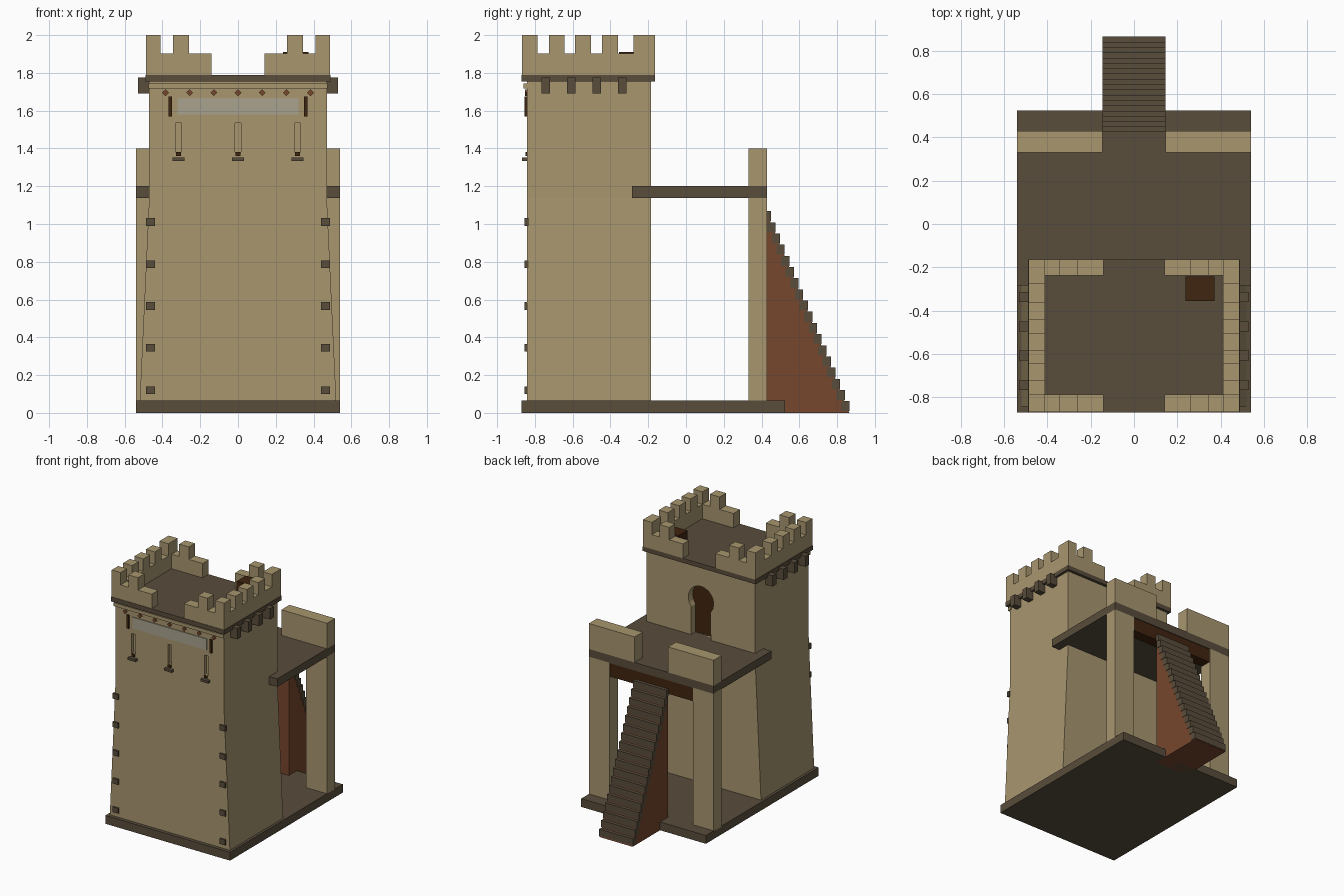
import bpy, bmesh, math

if "Cube" in bpy.data.objects:
    bpy.data.objects.remove(bpy.data.objects["Cube"], do_unlink=True)


def material(name, hexcode):
    rgb = [int(hexcode[i:i + 2], 16) / 255 for i in (0, 2, 4)]
    lin = [c / 12.92 if c <= 0.04045 else ((c + 0.055) / 1.055) ** 2.4 for c in rgb]
    m = bpy.data.materials.new(name)
    m.use_nodes = True
    m.diffuse_color = (*lin, 1)
    bsdf = next(n for n in m.node_tree.nodes if n.type == 'BSDF_PRINCIPLED')
    bsdf.inputs["Base Color"].default_value = (*lin, 1)
    return m


STONE = material("sand_stone", "A8966F")
SLATE = material("dark_slate", "594D3C")
RUST = material("rust_wood", "77472E")
BROWN = material("dark_wood", "402510")
GREY = material("pale_grey", "A8A28E")


def finish(name, bm, mat):
    bmesh.ops.recalc_face_normals(bm, faces=bm.faces)
    mesh = bpy.data.meshes.new(name)
    bm.to_mesh(mesh)
    bm.free()
    mesh.materials.append(mat)
    ob = bpy.data.objects.new(name, mesh)
    bpy.context.scene.collection.objects.link(ob)
    return ob


def add_box(bm, x, y, z):
    """Box from (min, max) ranges."""
    vs = bmesh.ops.create_cube(bm, size=1)["verts"]
    for v in vs:
        for i, r in enumerate((x, y, z)):
            v.co[i] = r[0] if v.co[i] < 0 else r[1]


def boxes(name, mat, ranges):
    bm = bmesh.new()
    for r in ranges:
        add_box(bm, *r)
    return finish(name, bm, mat)


def prism(name, mat, pts, lo, hi, axis='y'):
    """Extrude a profile: (x, z) along y, or (y, z) along x."""
    bm = bmesh.new()
    place = (lambda p, d: (p[0], d, p[1])) if axis == 'y' else (lambda p, d: (d, p[0], p[1]))
    a = [bm.verts.new(place(p, lo)) for p in pts]
    b = [bm.verts.new(place(p, hi)) for p in pts]
    bm.faces.new(a)
    bm.faces.new(b)
    for i in range(len(pts)):
        j = (i + 1) % len(pts)
        bm.faces.new((a[i], a[j], b[j], b[i]))
    return finish(name, bm, mat)


def cut(ob, cutter):
    mod = ob.modifiers.new("cut", 'BOOLEAN')
    mod.operation = 'DIFFERENCE'
    mod.solver = 'EXACT'
    mod.object = cutter
    bpy.context.view_layer.objects.active = ob
    bpy.ops.object.modifier_apply(modifier=mod.name)
    bpy.data.objects.remove(cutter, do_unlink=True)


def both(r):
    """An x range and its mirror image."""
    return r, (-r[1], -r[0])


FRONT, BACK = -0.843, -0.185

# Base slab
boxes("base", SLATE, [((-.54, .54), (-.87, .525), (0, .065))])

# Tower body, flared below the platform
tower = prism("tower_body", STONE, [(-.52, .065), (.52, .065), (.47, 1.14),
              (.47, 1.757), (-.47, 1.757), (-.47, 1.14)], FRONT, BACK)

# Horseshoe doorway with a dark door set back in it
arc = [math.radians(-40 + 260 * i / 14) for i in range(15)]
door = [(-.085, 1.2), (.085, 1.2)] + [(.11 * math.cos(a), 1.49 + .11 * math.sin(a)) for a in arc]
cut(tower, prism("door_cutter", STONE, door, BACK - .06, BACK + .05))
prism("door", BROWN, door, BACK - .062, BACK - .055)

# Arrow slits with block and sill
slits = (-.315, 0, .315)
for s in slits:
    cut(tower, boxes("slit_cutter", STONE, [((s - .016, s + .016), (FRONT - .05, FRONT + .025), (1.38, 1.535))]))
boxes("slit_blocks", BROWN, [((s - .013, s + .013), (-.851, -.835), (1.36, 1.38)) for s in slits])
boxes("slit_sills", SLATE, [((s - .033, s + .033), (-.868, -.835), (1.334, 1.352)) for s in slits])

# Corner studs on the front
boxes("corner_studs", SLATE, [(x, (-.855, -.835), (z - .021, z + .021))
      for z in (.12, .345, .567, .787, 1.01) for x in both((.44, .488))])

# Front frieze: ledge, pale panel, brackets and diamonds
boxes("frieze_ledge", STONE, [((-.475, .475), (-.86, -.83), (1.718, 1.745))])
boxes("frieze_panel", GREY, [((-.32, .32), (-.849, -.841), (1.58, 1.668))])
boxes("frieze_brackets", BROWN, [(x, (-.855, -.835), (1.57, 1.675)) for x in both((.35, .368))])
for i in range(-3, 4):
    c = i * .128
    prism("diamond", RUST, [(c - .018, 1.695), (c, 1.677), (c + .018, 1.695), (c, 1.713)], -.852, -.84)

# Roof slab and side corbels
boxes("roof_slab", SLATE, [((-.49, .49), (-.87, -.163), (1.755, 1.79))])
boxes("corbels", SLATE, [(x, (y - .023, y + .023), (1.69, 1.775))
      for y in (-.743, -.607, -.473, -.337) for x in both((.46, .53))])

# Battlements: low walls plus merlons
LOW, HIGH = (1.79, 1.903), (1.903, 2.0)
ends = ((-.867, -.787), (-.237, -.163))
walls, merlons = [], []
for x in both((.14, .487)):
    walls += [(x, y, LOW) for y in ends]
for x in both((.41, .487)):
    walls.append((x, (-.787, -.237), LOW))
    merlons += [(x, y, HIGH) for y in ends]
    merlons += [(x, y, HIGH) for y in ((-.725, -.642), (-.587, -.503), (-.444, -.36), (-.277, -.237))]
for x in both((.26, .343)):
    merlons += [(x, y, HIGH) for y in ends]
boxes("battlement_walls", STONE, walls)
boxes("merlons", STONE, merlons)

# Roof hatch
boxes("roof_hatch", BROWN, [((.237, .372), (-.355, -.242), (1.785, 1.91))])

# Rear platform, posts, beam and parapets
boxes("rear_platform", SLATE, [((-.54, .54), (-.285, .43), (1.137, 1.2))])
boxes("rear_posts", STONE, [(x, (.33, .43), (.06, 1.14)) for x in both((.36, .54))])
boxes("rear_beam", BROWN, [((-.36, .36), (.34, .425), (1.03, 1.138))])
boxes("rear_parapets", STONE, [(x, (.33, .43), (1.2, 1.4)) for x in both((.145, .54))])

# Stair wedge with slatted treads
Y0, Y1, TOP, STEPS = .425, .865, 1.065, 18
prism("stair_wedge", RUST, [(Y0, 0), (Y1, 0), (Y0, TOP)], -.143, .143, 'x')
rise, run = TOP / STEPS, (Y1 - Y0) / STEPS
boxes("stair_treads", SLATE, [((-.146, .146),
      (max(Y0, Y0 + (i - .8) * run), Y0 + (i + 1) * run),
      (TOP - (i + .85) * rise, TOP - (i - .05) * rise)) for i in range(STEPS)])
